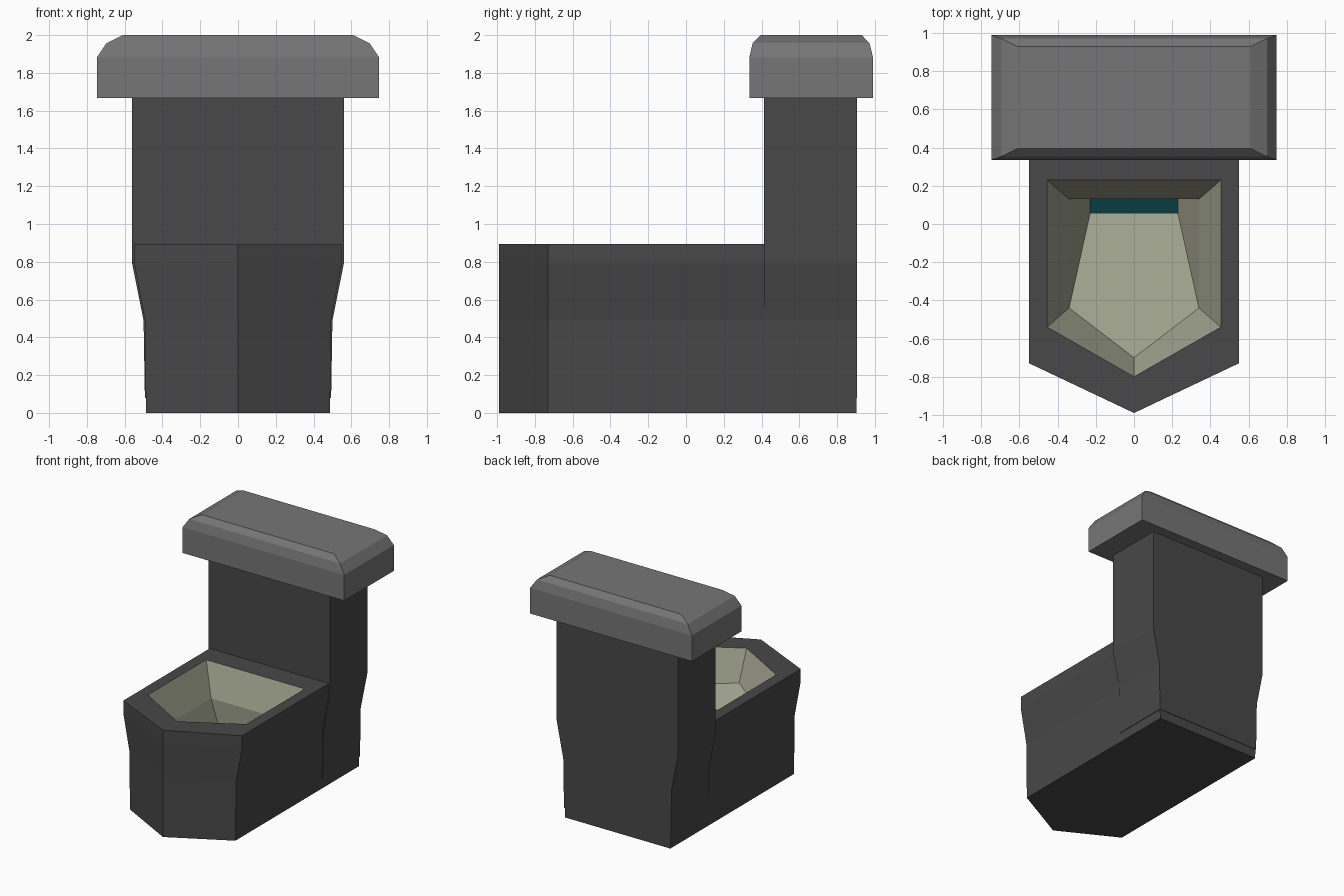
import bpy, bmesh

if "Cube" in bpy.data.objects:
    bpy.data.objects.remove(bpy.data.objects["Cube"])


def material(name, rgb):
    m = bpy.data.materials.new(name)
    m.diffuse_color = (*rgb, 1)
    m.use_nodes = True
    m.node_tree.nodes["Principled BSDF"].inputs["Base Color"].default_value = m.diffuse_color
    return m


dark = material("dark_grey", (0.065, 0.065, 0.065))
grey = material("mid_grey", (0.18, 0.18, 0.18))
cream = material("bowl_cream", (0.34, 0.35, 0.26))
teal = material("water_teal", (0.003, 0.045, 0.05))


def finish(bm, name, mats):
    bmesh.ops.recalc_face_normals(bm, faces=bm.faces)
    me = bpy.data.meshes.new(name)
    bm.to_mesh(me)
    bm.free()
    for m in mats:
        me.materials.append(m)
    ob = bpy.data.objects.new(name, me)
    bpy.context.collection.objects.link(ob)


def ring(bm, pts, z):
    return [bm.verts.new((x, y, z)) for x, y in pts]


def bridge(bm, a, b, mat=0):
    n = len(a)
    for i in range(n):
        j = (i + 1) % n
        bm.faces.new((a[i], a[j], b[j], b[i])).material_index = mat


def rect(w, y0, y1):
    return [(-w, y1), (-w, y0), (w, y0), (w, y1)]


def pointed(w, back, front, tip):
    return [(-w, back), (-w, front), (0, tip), (w, front), (w, back)]


def stack(name, levels, mat):
    """Closed block lofted through (half width, y0, y1, z) levels."""
    bm = bmesh.new()
    rings = [ring(bm, rect(w, y0, y1), z) for w, y0, y1, z in levels]
    for a, b in zip(rings, rings[1:]):
        bridge(bm, a, b)
    bm.faces.new(rings[0])
    bm.faces.new(rings[-1])
    finish(bm, name, [mat])


# Pointed pedestal with the bowl sunk into its top
bm = bmesh.new()
outer = [ring(bm, pointed(w, 0.902, -0.73, -0.99), z)
         for w, z in ((0.487, 0), (0.493, 0.49), (0.549, 0.79), (0.549, 0.893))]
for a, b in zip(outer, outer[1:]):
    bridge(bm, a, b)
bm.faces.new(outer[0])
rim = ring(bm, pointed(0.455, 0.23, -0.54, -0.80), 0.893)
low = ring(bm, pointed(0.34, 0.13, -0.44, -0.70), 0.64)
bridge(bm, outer[-1], rim)
bridge(bm, rim, low, 1)
# Sloping bowl floor running down to the water at the back
drain = ring(bm, rect(0.23, 0.055, 0.13), 0.30)
for f in ((low[0], low[1], drain[1], drain[0]),
          (low[1], low[2], low[3], drain[2], drain[1]),
          (low[3], low[4], drain[3], drain[2]),
          (low[4], low[0], drain[0], drain[3])):
    bm.faces.new(f).material_index = 1
bm.faces.new(drain).material_index = 2
finish(bm, "pedestal_bowl", [dark, cream, teal])

# Cistern column, tapering in towards the floor
stack("cistern", [(0.493, 0.413, 0.906, 0.08), (0.50, 0.413, 0.906, 0.49),
                  (0.56, 0.413, 0.906, 0.79), (0.56, 0.413, 0.906, 1.67)], dark)

# Overhanging lid with a two-step chamfer
stack("cistern_lid", [(0.747, 0.335, 0.99, 1.667), (0.747, 0.335, 0.99, 1.882),
                      (0.697, 0.353, 0.972, 1.957), (0.61, 0.395, 0.93, 2.0)], grey)
